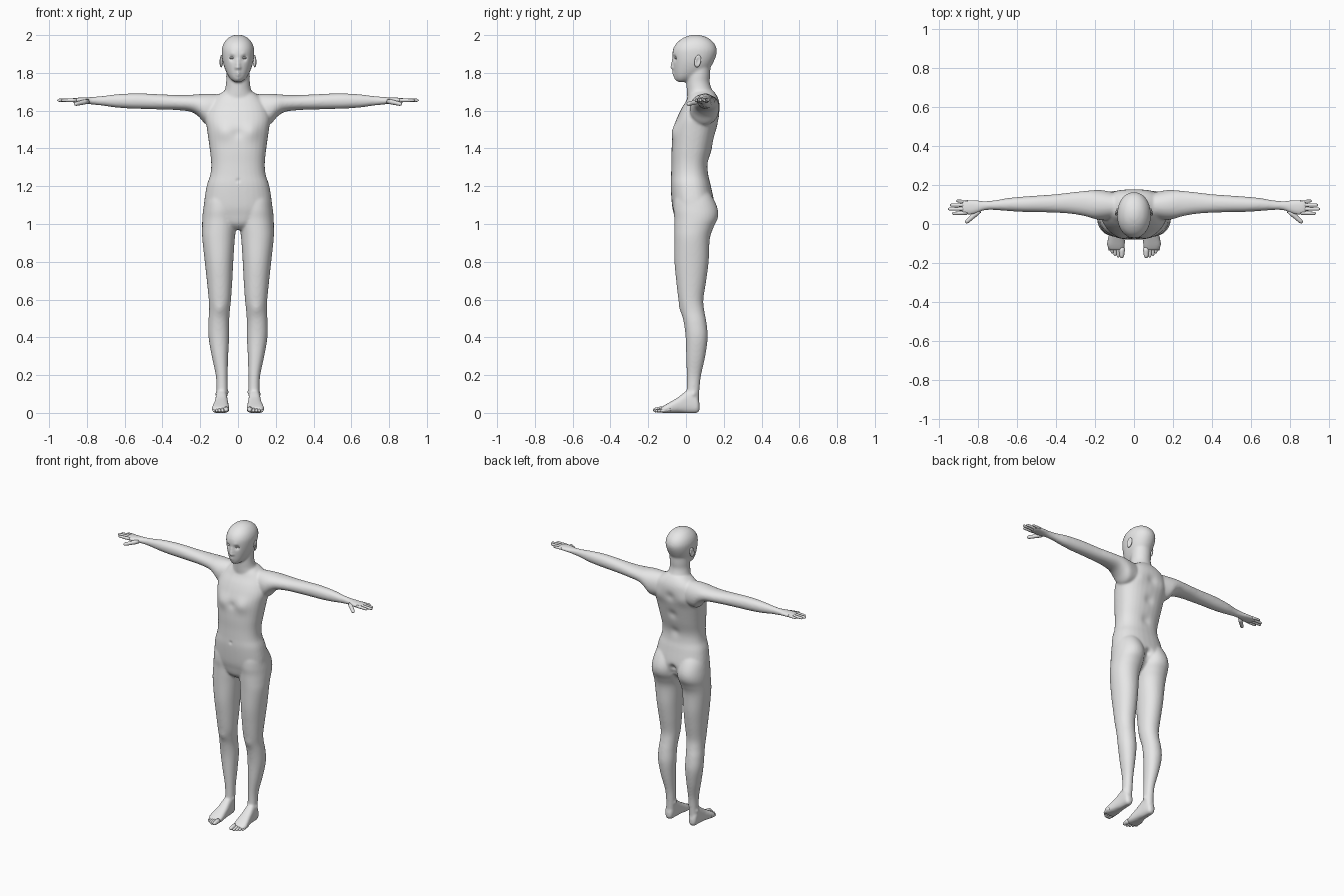
import bpy, bmesh, math
from mathutils import Vector

skin = bpy.data.materials.new("plain grey")
skin.diffuse_color = (0.8, 0.8, 0.8, 1)


def spline(rows, steps=6):
    """Catmull-Rom resampling of cross-section rows."""
    out = []
    for i in range(len(rows) - 1):
        p = [rows[max(0, min(len(rows) - 1, i + k))] for k in (-1, 0, 1, 2)]
        for j in range(steps):
            t = j / steps
            out.append([0.5 * (2 * b + (c - a) * t + (2 * a - 5 * b + 4 * c - d) * t * t
                        + (3 * b - a - 3 * c + d) * t ** 3) for a, b, c, d in zip(*p)])
    return out + [list(rows[-1])]


def bridge(bm, rings):
    n = len(rings[0])
    faces = [bm.faces.new(rings[0]), bm.faces.new(rings[-1])]
    for a, b in zip(rings, rings[1:]):
        for i in range(n):
            faces.append(bm.faces.new((a[i], a[(i + 1) % n], b[(i + 1) % n], b[i])))
    bmesh.ops.recalc_face_normals(bm, faces=faces)


def loft(bm, rows, axis, power=1.0, side=1, n=32):
    """Rows are (position, u min, u max, v min, v max) along the given axis."""
    rings = []
    for t, u0, u1, v0, v1 in spline(rows):
        ring = []
        for i in range(n):
            a = 2 * math.pi * i / n
            c, s = math.cos(a), math.sin(a)
            u = (u0 + u1) / 2 + (u1 - u0) / 2 * math.copysign(abs(c) ** power, c)
            v = (v0 + v1) / 2 + (v1 - v0) / 2 * math.copysign(abs(s) ** power, s)
            x, y, z = {"z": (u, v, t), "x": (t, u, v), "y": (u, t, v)}[axis]
            ring.append(bm.verts.new((x * side, y, z)))
        rings.append(ring)
    bridge(bm, rings)


def digit(bm, base, tip, r, flat=1.0, n=12):
    """Round-ended finger or toe."""
    base, tip = Vector(base), Vector(tip)
    d = tip - base
    length = d.length
    d.normalize()
    u = d.cross(Vector((0, 0, 1))).normalized()
    v = u.cross(d)
    prof = [(0, 1.0), (length * 0.3, 1.05), (length * 0.5, 0.95), (length - r * 1.3, 0.88)]
    prof += [(length - r * 1.3 * (1 - math.sin(k)), 0.88 * math.cos(k)) for k in (0.4, 0.8, 1.15, 1.45)]
    rings = [[bm.verts.new(base + d * h + u * (r * w * math.cos(2 * math.pi * i / n))
              + v * (r * w * flat * math.sin(2 * math.pi * i / n))) for i in range(n)] for h, w in prof]
    bridge(bm, rings)


def finish(bm, name):
    me = bpy.data.meshes.new(name)
    bm.to_mesh(me)
    bm.free()
    ob = bpy.data.objects.new(name, me)
    bpy.context.collection.objects.link(ob)
    me.materials.append(skin)
    me.shade_smooth()
    return ob


# Cross-sections: z, x min, x max, y front, y back
torso = [(z, -w, w, f, b) for z, w, f, b in (
    (0.97, .04, -.02, .05), (1.0, .10, -.05, .09), (1.05, .162, -.064, .13), (1.1, .18, -.074, .15),
    (1.2, .166, -.081, .132), (1.26, .147, -.079, .118), (1.32, .142, -.077, .117), (1.4, .15, -.076, .137),
    (1.5, .164, -.067, .16), (1.56, .172, -.048, .174), (1.61, .16, -.025, .179), (1.65, .14, 0, .175),
    (1.68, .11, .014, .163), (1.705, .07, .025, .145))]
neck = [(z, -w, w, f, b) for z, w, f, b in (
    (1.64, .10, .01, .165), (1.68, .085, .006, .155), (1.71, .07, .004, .138), (1.75, .063, .002, .126),
    (1.79, .063, .005, .128), (1.85, .06, .02, .13))]
head = [(z, -w, w, f, b) for z, w, f, b in (
    (1.752, .018, -.042, 0), (1.763, .034, -.052, .03), (1.785, .052, -.061, .08), (1.82, .069, -.066, .123),
    (1.86, .081, -.069, .147), (1.9, .086, -.072, .162), (1.93, .085, -.067, .162), (1.96, .074, -.048, .147),
    (1.985, .052, -.015, .117), (1.998, .026, .018, .083), (2.002, .008, .04, .06))]
leg = [(1.2, .03, .14, -.03, .1), (1.14, .01, .172, -.06, .142), (1.08, .004, .184, -.066, .168),
       (1.03, .004, .189, -.062, .168), (.98, .009, .19, -.062, .145), (.92, .017, .189, -.062, .126),
       (.8, .025, .176, -.061, .12), (.7, .03, .165, -.052, .107), (.6, .037, .155, -.04, .092),
       (.54, .043, .153, -.026, .097), (.48, .047, .157, -.012, .108), (.4, .047, .156, -.002, .115),
       (.3, .052, .139, .001, .102), (.2, .055, .118, .004, .08), (.13, .055, .114, .004, .072),
       (.06, .058, .114, 0, .068)]
# Foot along y: y, x min, x max, z min, z max
foot = [(.072, .074, .1, .015, .05), (.06, .063, .114, 0, .085), (.03, .057, .118, -.002, .12),
        (0, .055, .12, -.002, .115), (-.04, .051, .126, 0, .084), (-.08, .047, .135, -.002, .06),
        (-.11, .047, .139, -.002, .043), (-.135, .052, .128, .002, .027)]
# Arm and palm along x: x, y front, y back, z min, z max
arm = [(.1, .03, .16, 1.53, 1.687), (.165, .02, .174, 1.525, 1.689), (.21, .028, .174, 1.57, 1.687),
       (.25, .04, .17, 1.594, 1.684), (.32, .052, .163, 1.603, 1.683), (.4, .058, .153, 1.606, 1.686),
       (.5, .061, .146, 1.609, 1.691), (.57, .062, .141, 1.611, 1.691), (.65, .067, .133, 1.617, 1.686),
       (.72, .072, .121, 1.627, 1.677), (.77, .07, .118, 1.632, 1.673), (.8, .058, .121, 1.636, 1.671),
       (.84, .047, .125, 1.639, 1.669), (.87, .05, .125, 1.643, 1.667), (.887, .056, .12, 1.647, 1.663)]

# Body volumes, fused and softened
bm = bmesh.new()
loft(bm, torso, "z", 0.85)
loft(bm, neck, "z")
loft(bm, head, "z", 0.95)
for s in (1, -1):
    loft(bm, leg, "z", 0.95, s)
    loft(bm, foot, "y", 0.75, s)
    loft(bm, arm, "x", 0.95, s)
body = finish(bm, "body")
mod = body.modifiers.new("fuse", 'REMESH')
mod.mode = 'VOXEL'
mod.voxel_size = 0.006
mod.use_smooth_shade = True
mod = body.modifiers.new("soften", 'SMOOTH')
mod.factor = 0.5
mod.iterations = 12
fused = bpy.data.meshes.new_from_object(body.evaluated_get(bpy.context.evaluated_depsgraph_get()))
body.modifiers.clear()
body.data = fused

# Sculpted details: centre, radius, push in x and y
dents = [((0, -.075, 1.828), .014, 0, -.021), ((0, -.072, 1.848), .012, 0, -.011),
         ((0, -.072, 1.866), .01, 0, -.006), ((.012, -.07, 1.826), .007, 0, -.006),
         ((.033, -.062, 1.878), .015, 0, .011), ((.03, -.068, 1.898), .013, 0, -.003),
         ((0, -.066, 1.801), .012, 0, -.008), ((0, -.064, 1.787), .012, 0, -.006),
         ((.008, -.068, 1.795), .005, 0, .004), ((0, -.055, 1.766), .016, 0, -.006),
         ((.075, -.072, 1.49), .045, 0, -.012), ((0, -.07, 1.48), .025, 0, .005),
         ((0, -.08, 1.23), .01, 0, .005), ((0, .17, 1.58), .03, 0, -.008),
         ((0, .15, 1.45), .03, 0, -.008), ((0, .12, 1.32), .03, 0, -.007),
         ((0, .15, 1.08), .022, 0, -.022), ((0, .15, 1.04), .022, 0, -.022),
         ((.09, .165, 1.57), .04, 0, .005), ((.096, -.035, .55), .03, 0, -.006),
         ((.055, .035, .11), .013, -.006, 0), ((.116, .04, .1), .013, .006, 0)]
spots = []
for c, r, dx, dy in dents:
    for s in ((1, -1) if c[0] else (1,)):
        spots.append((Vector((c[0] * s, c[1], c[2])), r, Vector((dx * s, dy, 0))))
for v in fused.vertices:
    p = v.co.copy()
    for c, r, push in spots:
        if abs(p.z - c.z) < 2.5 * r:
            v.co += push * math.exp(-(p - c).length_squared / r ** 2)
    v.co.z = max(v.co.z, 0)
fused.shade_smooth()

# Fingers, toes, ears and eyes on both sides
fingers = [(.057, .936, .054, .0092), (.078, .957, .077, .0095), (.098, .947, .097, .0092), (.115, .915, .119, .008)]
toes = [(.062, -.176, .063, .0145), (.083, -.172, .081, .0095), (.099, -.164, .097, .009),
        (.114, -.152, .112, .0088), (.128, -.137, .126, .0085)]
for s, label in ((1, "left"), (-1, "right")):
    bm = bmesh.new()
    for y0, x1, y1, r in fingers:
        digit(bm, (.855 * s, y0, 1.655), (x1 * s, y1, 1.655), r)
    digit(bm, (.795 * s, .068, 1.65), (.866 * s, .006, 1.634), .0125)
    finish(bm, label + "_fingers")
    bm = bmesh.new()
    for x0, y1, x1, r in toes:
        digit(bm, (x0 * s, y1 + .055, .019), (x1 * s, y1, r), r)
    finish(bm, label + "_toes")
    for name, loc, size, tilt in (("ear", (.088, .062, 1.862), (.009, .018, .033), -.2),
                                  ("eye", (.033, -.051, 1.879), (.014, .0095, .006), 0)):
        bm = bmesh.new()
        bmesh.ops.create_uvsphere(bm, u_segments=24, v_segments=14, radius=1)
        if name == "ear":  # hollow the outer face of the ear
            for v in bm.verts:
                if v.co.x * s > 0.75:
                    v.co.x -= s * (abs(v.co.x) - 0.75) * 2.5
        ob = finish(bm, label + "_" + name)
        ob.location = (loc[0] * s, loc[1], loc[2])
        ob.scale = size
        ob.rotation_euler = (tilt, 0, .25 * s if name == "ear" else .3 * s)
